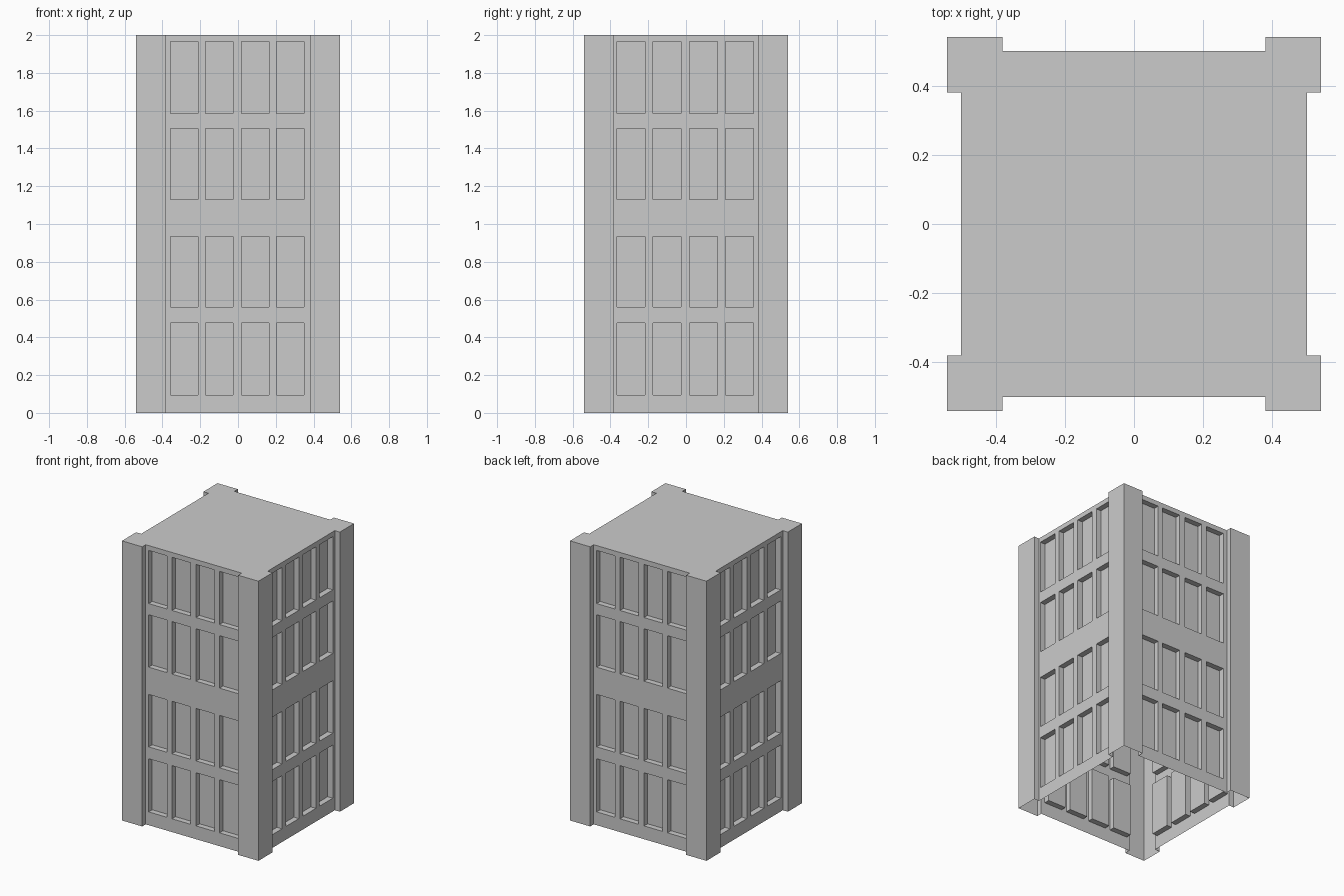
import bpy, bmesh
from mathutils import Matrix, Vector
from math import pi

if "Cube" in bpy.data.objects:
    bpy.data.objects.remove(bpy.data.objects["Cube"])

WALL, POST, EDGE, HEIGHT, DEPTH = 0.50, 0.54, 0.38, 2.0, 0.04
ROWS = [0, 0.095, 0.475, 0.56, 0.935, 1.13, 1.505, 1.585, 1.965, HEIGHT]
COLS_FRONT = [-EDGE, -0.357, -0.211, -0.172, -0.026, 0.018, 0.164, 0.204, 0.350, EDGE]
COLS_SIDE = [-EDGE, -0.366, -0.217, -0.174, -0.026, 0.018, 0.166, 0.209, 0.357, EDGE]


def make_object(name, bm):
    bmesh.ops.remove_doubles(bm, verts=bm.verts[:], dist=0.0005)
    mesh = bpy.data.meshes.new(name)
    bm.to_mesh(mesh)
    bm.free()
    obj = bpy.data.objects.new(name, mesh)
    bpy.context.collection.objects.link(obj)
    return obj


def quad(bm, pts):
    return bm.faces.new([bm.verts.new(p) for p in pts])


# Wall sheet facing -y with a grid of recessed windows, turned into place
def window_wall(name, cols, turn):
    bm = bmesh.new()
    for i, (a, b) in enumerate(zip(cols, cols[1:])):
        for j, (c, d) in enumerate(zip(ROWS, ROWS[1:])):
            rim = [Vector((x, -WALL, z)) for x, z in ((a, c), (b, c), (b, d), (a, d))]
            if i % 2 and j % 2:
                pane = [p + Vector((0, DEPTH, 0)) for p in rim]
                quad(bm, pane)
                for k in range(4):
                    n = (k + 1) % 4
                    quad(bm, (rim[k], rim[n], pane[n], pane[k]))
            else:
                quad(bm, rim)
    bmesh.ops.remove_doubles(bm, verts=bm.verts[:], dist=0.0005)
    bmesh.ops.dissolve_limit(bm, angle_limit=0.01, verts=bm.verts[:], edges=bm.edges[:])
    bm.transform(Matrix.Rotation(turn, 4, 'Z'))
    make_object(name, bm)


for k, side in enumerate(("front", "right", "back", "left")):
    window_wall(side + "_wall", COLS_SIDE if k % 2 else COLS_FRONT, k * pi / 2)

# Hollow corner posts, open underneath and towards the inside
corner = [(EDGE, -WALL), (EDGE, -POST), (POST, -POST), (POST, -EDGE), (WALL, -EDGE)]
outline = []
for k in range(4):
    rot = Matrix.Rotation(k * pi / 2, 3, 'Z')
    pts = [rot @ Vector((x, y, 0)) for x, y in corner]
    outline += pts
    bm = bmesh.new()
    up = Vector((0, 0, HEIGHT))
    for p, q in zip(pts, pts[1:]):
        quad(bm, (p, q, q + up, p + up))
    make_object("corner_post_%d" % (k + 1), bm)

# Flat roof following the stepped outline
bm = bmesh.new()
quad(bm, [p + Vector((0, 0, HEIGHT)) for p in outline])
make_object("roof", bm)
